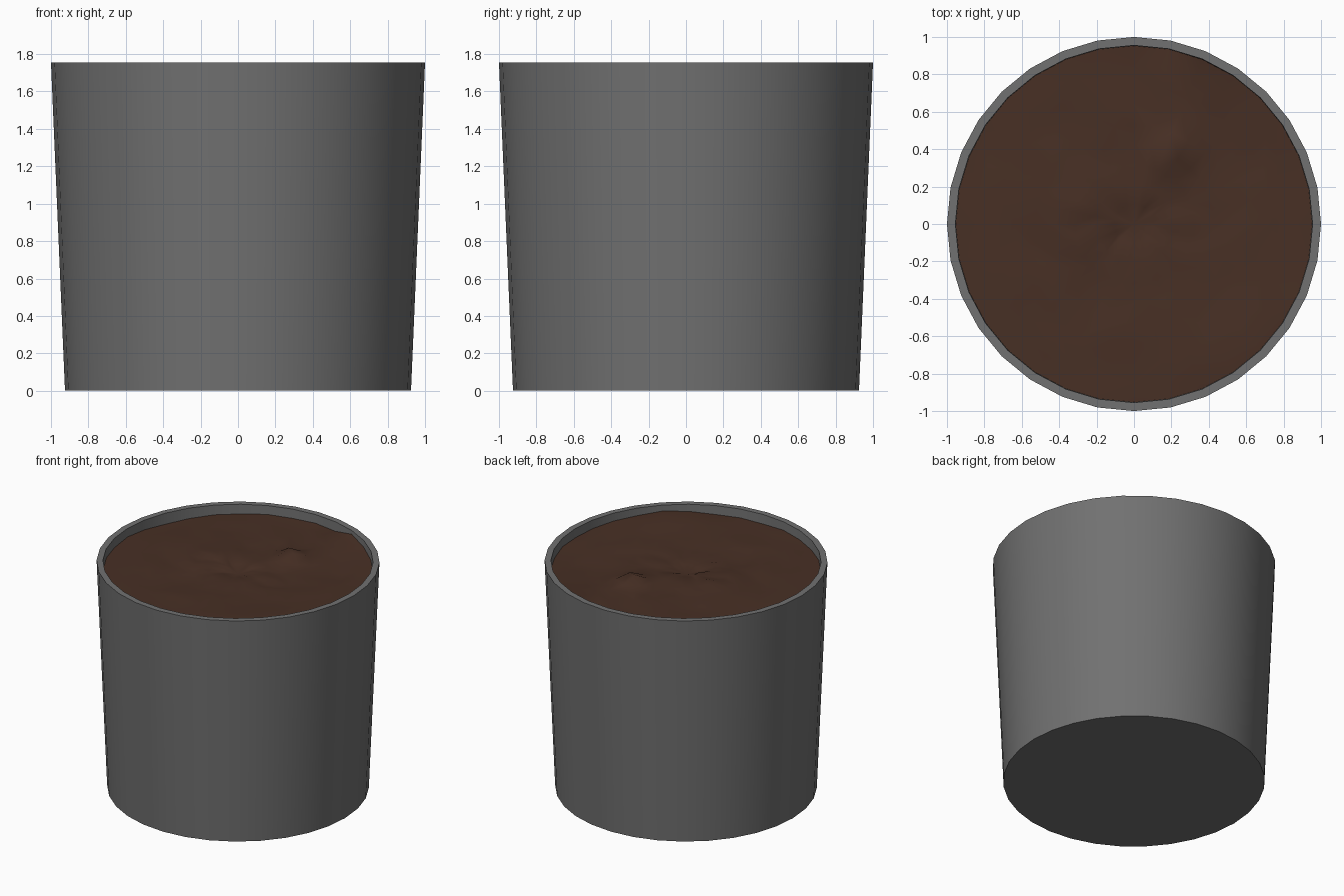
import bpy, bmesh, math, random

if "Cube" in bpy.data.objects:
    bpy.data.objects.remove(bpy.data.objects["Cube"])

random.seed(4)
SIDES = 32


def material(name, rgb):
    m = bpy.data.materials.new(name)
    m.diffuse_color = (*rgb, 1)
    m.use_nodes = True
    m.node_tree.nodes["Principled BSDF"].inputs["Base Color"].default_value = m.diffuse_color
    return m


def finish(name, bm, mat, angle):
    bmesh.ops.recalc_face_normals(bm, faces=bm.faces)
    me = bpy.data.meshes.new(name)
    bm.to_mesh(me)
    bm.free()
    me.materials.append(mat)
    ob = bpy.data.objects.new(name, me)
    bpy.context.collection.objects.link(ob)
    bpy.ops.object.select_all(action='DESELECT')
    ob.select_set(True)
    bpy.context.view_layer.objects.active = ob
    bpy.ops.object.shade_smooth_by_angle(angle=math.radians(angle))
    return ob


def ring(bm, r, z):
    """Circle of vertices; z may be a function of x, y."""
    out = []
    for i in range(SIDES):
        a = 2 * math.pi * i / SIDES
        x, y = r * math.cos(a), r * math.sin(a)
        out.append(bm.verts.new((x, y, z(x, y) if callable(z) else z)))
    return out


def bridge(bm, a, b):
    for i in range(SIDES):
        j = (i + 1) % SIDES
        bm.faces.new((a[i], a[j], b[j], b[i]))


# Pot: tapered outer wall, flat rim, inner wall and a raised inner floor
bm = bmesh.new()
profile = [(0.925, 0), (1.0, 1.755), (0.955, 1.755), (0.95, 1.60)]
rings = [ring(bm, r, z) for r, z in profile]
for a, b in zip(rings, rings[1:]):
    bridge(bm, a, b)
bm.faces.new(rings[0])
bm.faces.new(rings[-1])
finish("pot", bm, material("dark grey", (0.165, 0.165, 0.165)), 30)

# Soil: gently uneven disc with a few mounds and hollows (x, y, height, width)
BUMPS = [(0.20, 0.38, 0.075, 0.10), (0.42, 0.86, 0.055, 0.12),
         (-0.02, -0.02, -0.04, 0.08), (0.66, -0.66, 0.03, 0.25),
         (0.55, 0.35, -0.02, 0.15), (-0.2, -0.35, -0.02, 0.12),
         (-0.80, 0.38, -0.03, 0.12), (-0.3, 0.1, 0.02, 0.2)]


def soil_height(x, y):
    z = 1.685 + random.uniform(-0.006, 0.006)
    for bx, by, h, w in BUMPS:
        z += h * math.exp(-((x - bx) ** 2 + (y - by) ** 2) / (w * w))
    return z


bm = bmesh.new()
rings = [ring(bm, 0.953 * k / 9, soil_height) for k in range(1, 10)]
for a, b in zip(rings, rings[1:]):
    bridge(bm, a, b)
centre = bm.verts.new((0, 0, 1.655))
for i in range(SIDES):
    bm.faces.new((centre, rings[0][i], rings[0][(i + 1) % SIDES]))
bmesh.ops.triangulate(bm, faces=bm.faces)
soil = finish("soil", bm, material("dark brown soil", (0.064, 0.029, 0.018)), 60)
if soil.data.polygons[0].normal.z < 0:
    soil.data.flip_normals()
